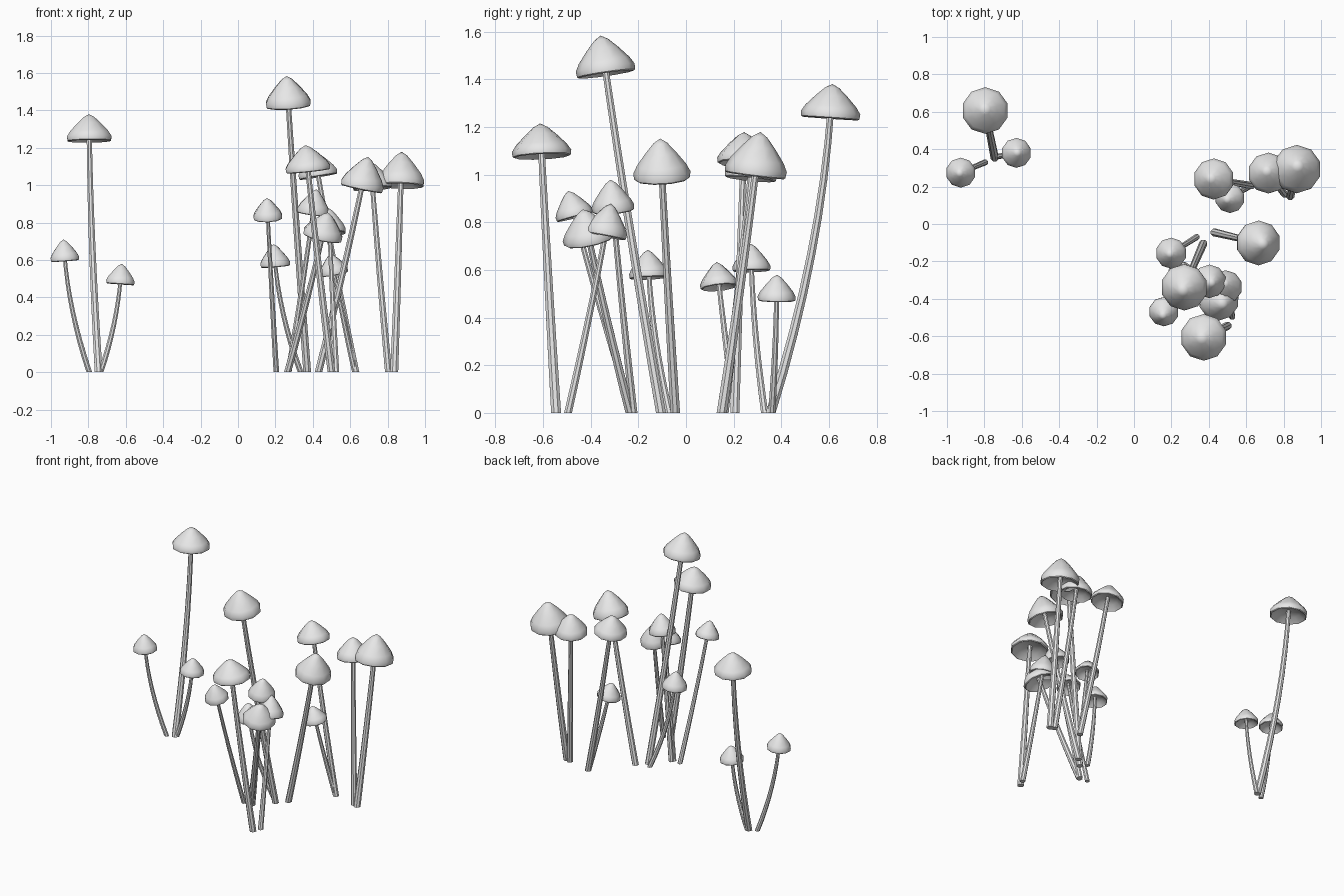
import bpy
import bmesh
import math
from mathutils import Vector

cube = bpy.data.objects.get("Cube")
if cube:
    bpy.data.objects.remove(cube, do_unlink=True)

GREY = (0.8, 0.8, 0.8, 1.0)
material = bpy.data.materials.new("pale_grey")
material.use_nodes = True
material.diffuse_color = GREY
material.node_tree.nodes["Principled BSDF"].inputs["Base Color"].default_value = GREY

# Cap outline as (radius share, height share), from the hollow underside over the lip to the peak
CAP_PROFILE = [(0.15, 0.28), (0.6, 0.2), (0.93, 0.0), (0.98, 0.03), (1.0, 0.17),
               (0.86, 0.36), (0.53, 0.66), (0.24, 0.89)]
CAP_SIDES = 10
STEM_SIDES = 8
STEM_STEPS = 8

# Each mushroom: cap centre x, y, peak height, cap height, cap radius, foot x, y
STRAIGHT, CURVED = 0.6, 0.85
CLUMPS = {
    ("back_right", CURVED): [
        (-.795, .605, 1.38, .145, .125, -.745, .355),
        (-.63, .38, .58, .11, .08, -.735, .36),
        (-.925, .275, .71, .115, .08, -.795, .33),
    ],
    ("back_left", STRAIGHT): [
        (.43, .24, 1.18, .135, .11, .63, .205),
        (.515, .14, .635, .11, .08, .625, .205),
        (.72, .27, 1.125, .145, .11, .805, .16),
        (.87, .29, 1.18, .185, .13, .835, .15),
    ],
    ("middle", STRAIGHT): [
        (.66, -.1, 1.155, .175, .12, .43, -.045),
        (.27, -.335, 1.585, .165, .125, .37, -.105),
    ],
    ("middle_small", CURVED): [
        (.2, -.155, .685, .12, .083, .335, -.07),
    ],
    ("front", STRAIGHT): [
        (.16, -.465, .935, .115, .08, .205, -.225),
        (.4, -.305, .98, .135, .09, .27, -.22),
        (.49, -.34, .88, .14, .09, .525, -.495),
        (.45, -.405, .86, .14, .11, .265, -.235),
        (.375, -.605, 1.215, .14, .125, .5, -.545),
    ],
}


def ring(bm, centre, axis, radius, sides):
    """Add a circle of vertices facing along the axis."""
    turn = Vector((0, 0, 1)).rotation_difference(axis)
    angles = [math.tau * (i + 0.5) / sides for i in range(sides)]
    return [bm.verts.new(centre + turn @ Vector((radius * math.cos(a), radius * math.sin(a), 0)))
            for a in angles]


def bridge(bm, lower, upper):
    """Join two rings with quads."""
    count = len(lower)
    for i in range(count):
        j = (i + 1) % count
        bm.faces.new((lower[i], lower[j], upper[j], upper[i]))


def finish(bm, name):
    """Turn the bmesh into a smooth grey object."""
    bmesh.ops.recalc_face_normals(bm, faces=bm.faces[:])
    mesh = bpy.data.meshes.new(name)
    bm.to_mesh(mesh)
    bm.free()
    mesh.materials.append(material)
    obj = bpy.data.objects.new(name, mesh)
    bpy.context.collection.objects.link(obj)
    bpy.ops.object.select_all(action="DESELECT")
    obj.select_set(True)
    bpy.context.view_layer.objects.active = obj
    bpy.ops.object.shade_smooth_by_angle(angle=math.radians(40))


def make_stem(name, foot, bend_point, tip, foot_radius, tip_radius):
    """Tapered tube along a quadratic curve."""
    bm = bmesh.new()
    rings = []
    for step in range(STEM_STEPS + 1):
        t = step / STEM_STEPS
        centre = foot.lerp(bend_point, t).lerp(bend_point.lerp(tip, t), t)
        axis = (bend_point - foot).lerp(tip - bend_point, t).normalized()
        if step == 0:
            axis = Vector((0, 0, 1))
        radius = foot_radius + (tip_radius - foot_radius) * t
        rings.append(ring(bm, centre, axis, radius, STEM_SIDES))
    for lower, upper in zip(rings, rings[1:]):
        bridge(bm, lower, upper)
    bm.faces.new(rings[0])
    bm.faces.new(rings[-1])
    finish(bm, name)


def make_cap(name, base, axis, radius, height):
    """Pointed ten-sided cap with a rounded lip and a hollow underside."""
    bm = bmesh.new()
    rings = [ring(bm, base + axis * height * up, axis, radius * out, CAP_SIDES)
             for out, up in CAP_PROFILE]
    for lower, upper in zip(rings, rings[1:]):
        bridge(bm, lower, upper)
    bm.faces.new(rings[0])
    peak = bm.verts.new(base + axis * height)
    last = rings[-1]
    for i in range(CAP_SIDES):
        bm.faces.new((last[i], last[(i + 1) % CAP_SIDES], peak))
    finish(bm, name)


# Build every clump
for (clump, bend), mushrooms in CLUMPS.items():
    for number, (x, y, top, height, radius, foot_x, foot_y) in enumerate(mushrooms, 1):
        foot = Vector((foot_x, foot_y, 0))
        base = Vector((x, y, top - height))
        bend_point = Vector((foot_x + (x - foot_x) * bend, foot_y + (y - foot_y) * bend, base.z * 0.55))
        axis = (base - bend_point).normalized()
        tip = base + axis * height * 0.35
        label = f"{clump}_{number}"
        make_stem(f"stem_{label}", foot, bend_point, tip, 0.005 + radius * 0.14, 0.003 + radius * 0.095)
        make_cap(f"cap_{label}", base, axis, radius, height)
